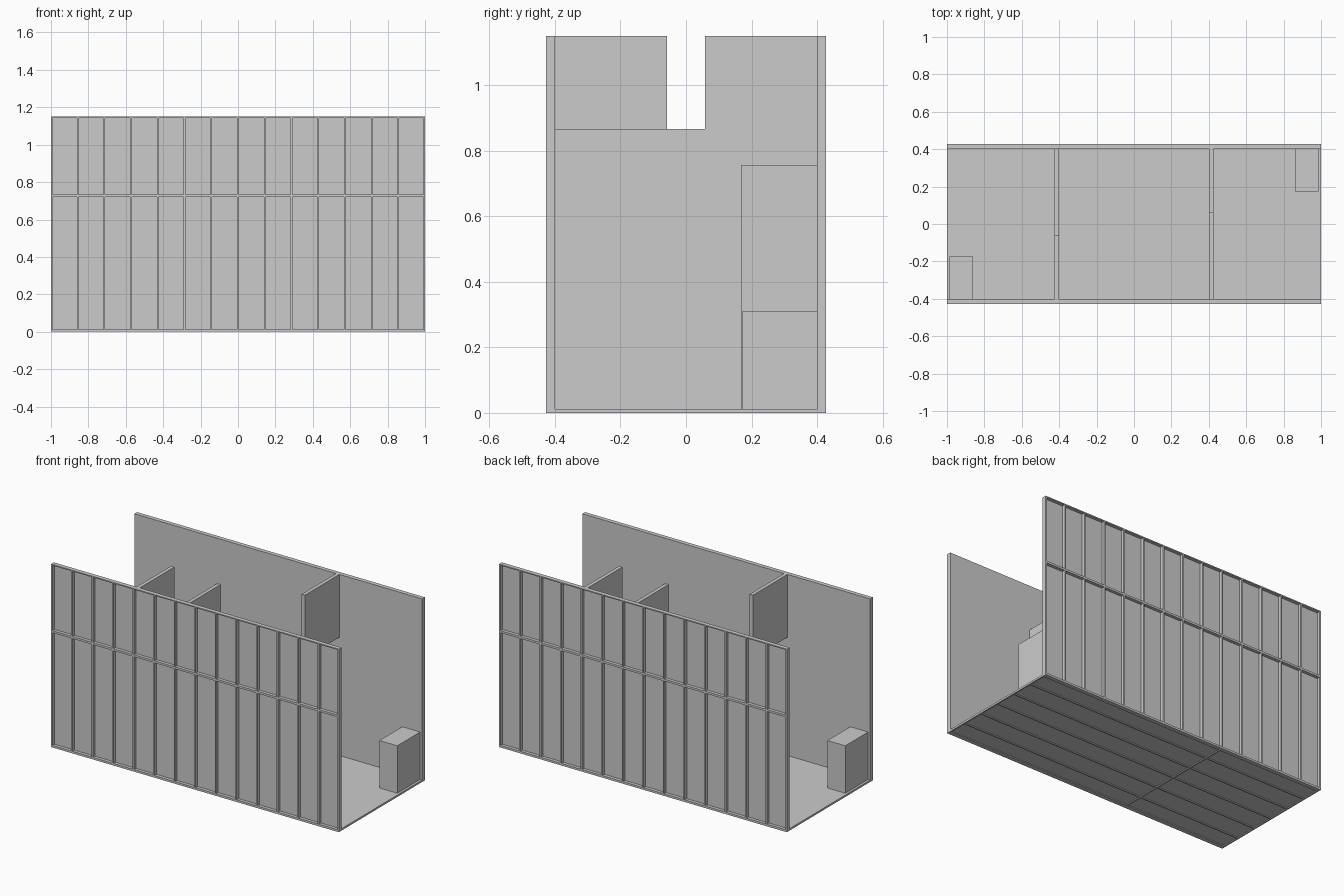
import bpy, bmesh
from mathutils import Matrix

if "Cube" in bpy.data.objects:
    bpy.data.objects.remove(bpy.data.objects["Cube"])

L, W, H = 1.0, 0.427, 1.15     # half length, half width, height
INNER, PANEL = 0.40, 0.407     # inner and outer face of the wall boarding
STUD, FLOOR = 0.009, 0.012


def build(name, boxes, turned=False):
    """One object made of (x0,x1,y0,y1,z0,z1) boxes, optionally turned half round."""
    bm = bmesh.new()
    for x0, x1, y0, y1, z0, z1 in boxes:
        m = Matrix.Translation(((x0+x1)/2, (y0+y1)/2, (z0+z1)/2)) @ \
            Matrix.Diagonal((x1-x0, y1-y0, z1-z0, 1))
        bmesh.ops.create_cube(bm, size=1, matrix=m)
    if turned:
        bm.transform(Matrix.Rotation(3.141592653589793, 4, 'Z'))
    me = bpy.data.meshes.new(name)
    bm.to_mesh(me)
    bm.free()
    ob = bpy.data.objects.new(name, me)
    bpy.context.collection.objects.link(ob)
    return ob


def extrude_profile(name, pts, x0, x1, turned=False):
    """Extrude a (y,z) outline along x."""
    bm = bmesh.new()
    face = bm.faces.new([bm.verts.new((x0, y, z)) for y, z in pts])
    r = bmesh.ops.extrude_face_region(bm, geom=[face])
    bmesh.ops.translate(bm, vec=(x1-x0, 0, 0),
                        verts=[v for v in r['geom'] if isinstance(v, bmesh.types.BMVert)])
    bmesh.ops.recalc_face_normals(bm, faces=bm.faces)
    if turned:
        bm.transform(Matrix.Rotation(3.141592653589793, 4, 'Z'))
    me = bpy.data.meshes.new(name)
    bm.to_mesh(me)
    bm.free()
    bpy.context.collection.objects.link(bpy.data.objects.new(name, me))


# Floor boarding with joists and one cross joist underneath
build("floor_board", [(-L, L, -INNER, INNER, 0.006, FLOOR)])
joists = [(-L, L, y-STUD/2, y+STUD/2, 0, 0.006)
          for y in [i*2*W/6 for i in range(-2, 3)]]
joists += [(x, x+STUD, -INNER, INNER, 0, 0.006)
           for x in (-L, -2/7-STUD/2, L-STUD)]
build("floor_joists", joists)

# Stud positions, the end studs sitting flush with the wall ends
stud_x = [max(-L+STUD/2, min(L-STUD/2, -L+i*L/7)) for i in range(15)]
rails_z = [(0, 0.013), (0.721, 0.734), (H-0.007, H)]

# Partition outline: tall part with a doorway beside the wall, low part across the room
partition = [(-INNER, FLOOR), (0.17, FLOOR), (0.17, 0.755), (INNER, 0.755),
             (INNER, H), (0.058, H), (0.058, 0.865), (-INNER, 0.865)]

# Each half repeats, turned half round
for side, t in (("back", False), ("front", True)):
    build(side+"_wall_board", [(-L, L, INNER, PANEL, 0, H)], t)
    build(side+"_wall_studs", [(x-STUD/2, x+STUD/2, PANEL, W, a[1], b[0])
                               for x in stud_x for a, b in zip(rails_z, rails_z[1:])], t)
    build(side+"_wall_rails", [(-L, L, PANEL, W, a, b) for a, b in rails_z], t)
    extrude_profile(side+"_partition", partition, 0.402, 0.425, t)
    build(side+"_cabinet", [(0.862, 0.986, 0.173, INNER, FLOOR, 0.31)], t)
